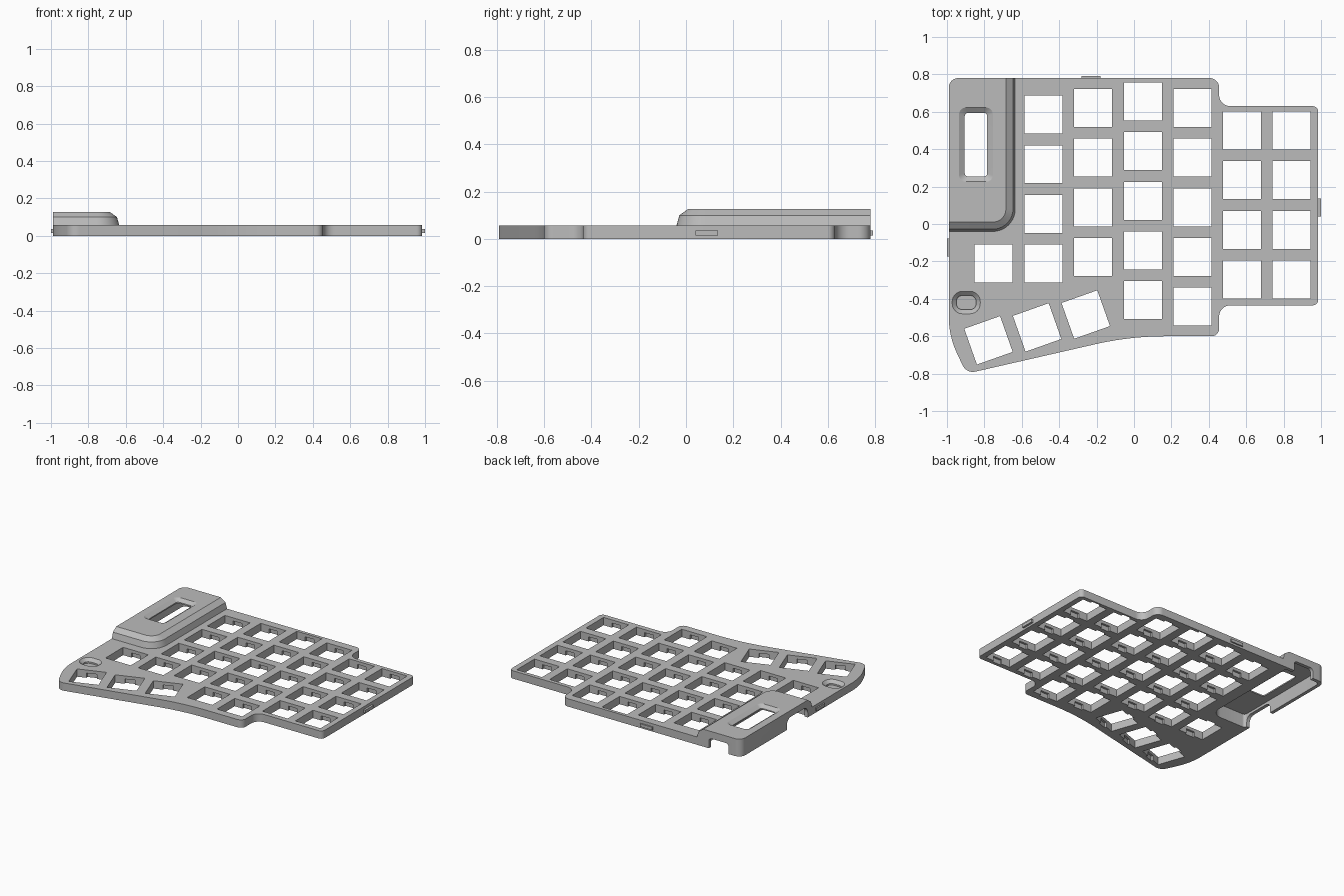
import bpy, bmesh, math
from mathutils import Vector, Matrix

if "Cube" in bpy.data.objects:
    bpy.data.objects.remove(bpy.data.objects["Cube"], do_unlink=True)

grey = bpy.data.materials.new("plain_grey")
grey.use_nodes = True
grey.diffuse_color = (0.5, 0.5, 0.5, 1)
grey.node_tree.nodes["Principled BSDF"].inputs["Base Color"].default_value = grey.diffuse_color


def rounded(corners, steps=10):
    """Polygon from (x, y, radius) corners, with true arcs at rounded ones."""
    pts = []
    for i, (x, y, r) in enumerate(corners):
        p = Vector((x, y))
        if r <= 0:
            pts.append(p)
            continue
        u = (Vector(corners[i - 1][:2]) - p).normalized()
        v = (Vector(corners[(i + 1) % len(corners)][:2]) - p).normalized()
        half = u.angle(v) / 2
        c = p + (u + v).normalized() * r / math.sin(half)
        a, b = p + u * r / math.tan(half) - c, p + v * r / math.tan(half) - c
        turn = math.atan2(a.x * b.y - a.y * b.x, a.dot(b))
        for k in range(steps + 1):
            pts.append(c + Matrix.Rotation(turn * k / steps, 2) @ a)
    return pts


def rect(cx, cy, w, h, r=0.0):
    w, h = w / 2, h / 2
    return rounded([(cx - w, cy - h, r), (cx + w, cy - h, r),
                    (cx + w, cy + h, r), (cx - w, cy + h, r)])


def loft(bm, rings):
    """Closed solid through (outline, z) rings, listed from the bottom up."""
    loops = [[bm.verts.new((p.x, p.y, z)) for p in pts] for pts, z in rings]
    n = len(loops[0])
    for lo, hi in zip(loops, loops[1:]):
        for i in range(n):
            j = (i + 1) % n
            bm.faces.new((lo[i], lo[j], hi[j], hi[i]))
    bm.faces.new(loops[-1])
    return bm.faces.new(loops[0][::-1])


def finish(name, bm):
    bmesh.ops.recalc_face_normals(bm, faces=bm.faces)
    me = bpy.data.meshes.new(name)
    bm.to_mesh(me)
    bm.free()
    me.materials.append(grey)
    ob = bpy.data.objects.new(name, me)
    bpy.context.collection.objects.link(ob)
    return ob


def solid(name, *lofts):
    bm = bmesh.new()
    for rings in lofts:
        loft(bm, rings)
    return finish(name, bm)


def cut(target, cutters):
    """Subtract each cutter and bake the result."""
    for c in cutters:
        m = target.modifiers.new("cut", "BOOLEAN")
        m.operation, m.solver, m.object = "DIFFERENCE", "EXACT", c
    bpy.context.view_layer.update()
    deps = bpy.context.evaluated_depsgraph_get()
    me = bpy.data.meshes.new_from_object(target.evaluated_get(deps))
    target.modifiers.clear()
    target.data = me


TOP, LID = 0.057, 0.127

# Plate: outline with stepped right side and swept thumb edge
outline = rounded([
    (-0.99, 0.78, 0.05), (-0.99, -0.60, 0.45), (-0.895, -0.80, 0.06),
    (-0.02, -0.60, 1.7), (0.455, -0.60, 0.04), (0.455, -0.435, 0.06),
    (0.985, -0.435, 0.03), (0.985, 0.63, 0.03), (0.455, 0.63, 0.06),
    (0.455, 0.78, 0.05)])
bm = bmesh.new()
base = loft(bm, [(outline, 0), (outline, TOP)])
bmesh.ops.bevel(bm, geom=list(base.edges), offset=0.005, segments=1, affect="EDGES")
plate = finish("key_plate", bm)

# Raised cover: back and left flush with the plate, other sides sloped
def cover_ring(d):
    return rounded([(-0.99, 0.78, 0.05), (-0.99, -0.04 + d, 0),
                    (-0.635 - d, -0.04 + d, 0.12 - d), (-0.635 - d, 0.78, 0)])

cover = solid("raised_cover", [(cover_ring(0), TOP), (cover_ring(0.012), 0.1),
                               (cover_ring(0.05), LID)])

# Key openings: (column x, top key y, number of keys)
PITCH, KEY = 0.2655, 0.203
columns = [(-0.75, -0.21, 1), (-0.485, 0.585, 4), (-0.22, 0.62, 4),
           (0.047, 0.655, 5), (0.313, 0.62, 5), (0.578, 0.5, 4), (0.843, 0.5, 4)]
keys = [(x, y - PITCH * k, 0) for x, y, n in columns for k in range(n)]
keys += [(-0.778 + 0.26 * k, -0.622 + 0.069 * k, math.radians(19.5)) for k in range(3)]


def turned(x, y, a, w, h):
    rot = Matrix.Rotation(a, 2)
    return [rot @ p + Vector((x, y)) for p in rect(0, 0, w, h)]


openings = solid("opening_cutter", *[
    [(turned(*k, KEY, KEY), -0.1), (turned(*k, KEY, KEY), 0.1)] for k in keys])
# Clip notches in the front and back walls of every opening
notches = solid("notch_cutter", *[
    [(turned(*k, 0.07, KEY + 0.03), -0.1), (turned(*k, 0.07, KEY + 0.03), 0.034)]
    for k in keys])

# Cavity under the cover
cavity_outline = rounded([(-0.965, 0.755, 0.03), (-0.965, -0.01, 0.02),
                          (-0.675, -0.01, 0.08), (-0.675, 0.755, 0.01)])
cavity = solid("cavity_cutter", [(cavity_outline, -0.1), (cavity_outline, 0.098)])

# Display window with a chamfered rim
wx, wy = -0.845, 0.424
window = solid("window_cutter", [
    (rect(wx, wy, 0.12, 0.34, 0.018), -0.1), (rect(wx, wy, 0.12, 0.34, 0.018), 0.107),
    (rect(wx, wy, 0.18, 0.396, 0.035), LID), (rect(wx, wy, 0.18, 0.396, 0.035), 0.2)])

# Dished pocket for the reset button
bx, by = -0.897, -0.42
pocket = solid("pocket_cutter", [
    (rect(bx, by, 0.105, 0.075, 0.032), 0.025), (rect(bx, by, 0.105, 0.075, 0.032), 0.036),
    (rect(bx, by, 0.15, 0.12, 0.055), TOP), (rect(bx, by, 0.15, 0.12, 0.055), 0.1)])

# Cable ports: one through the back wall, one wide arch through the side wall
ports = solid("port_cutter",
              [(rect(0, 0, 0.16, 0.15, 0.025), -0.05), (rect(0, 0, 0.16, 0.15, 0.025), 0.05)],
              [(rect(0.9, 0, 0.24, 0.16, 0.045), -0.05), (rect(0.9, 0, 0.24, 0.16, 0.045), 0.05)])
for v in ports.data.vertices:
    a, z, depth = v.co
    if a < 0.5:
        v.co = (a - 0.81, 0.77 + depth, z)
    else:
        v.co = (-0.98 + depth, a - 0.9 + 0.13, z)
bm = bmesh.new()
bm.from_mesh(ports.data)
bmesh.ops.recalc_face_normals(bm, faces=bm.faces)
bm.to_mesh(ports.data)
bm.free()

cut(plate, [openings, notches, cavity, pocket, ports])
cut(cover, [cavity, window, ports])
for c in (openings, notches, cavity, window, pocket, ports):
    bpy.data.objects.remove(c, do_unlink=True)

# Snap tabs on the outer walls
tabs = []
for name, x, y, w, h in (("left_tab", 0.985, 0.088, 0.03, 0.095),
                         ("right_tab", -0.985, -0.125, 0.03, 0.095),
                         ("back_tab", -0.23, 0.775, 0.1, 0.03)):
    tabs.append(solid(name, [(rect(x, y, w, h), 0.014), (rect(x, y, w, h), 0.036)]))

bpy.ops.object.select_all(action="DESELECT")
for ob in (plate, cover, *tabs):
    ob.select_set(True)
bpy.context.view_layer.objects.active = plate
bpy.ops.object.shade_smooth_by_angle(angle=math.radians(14))
